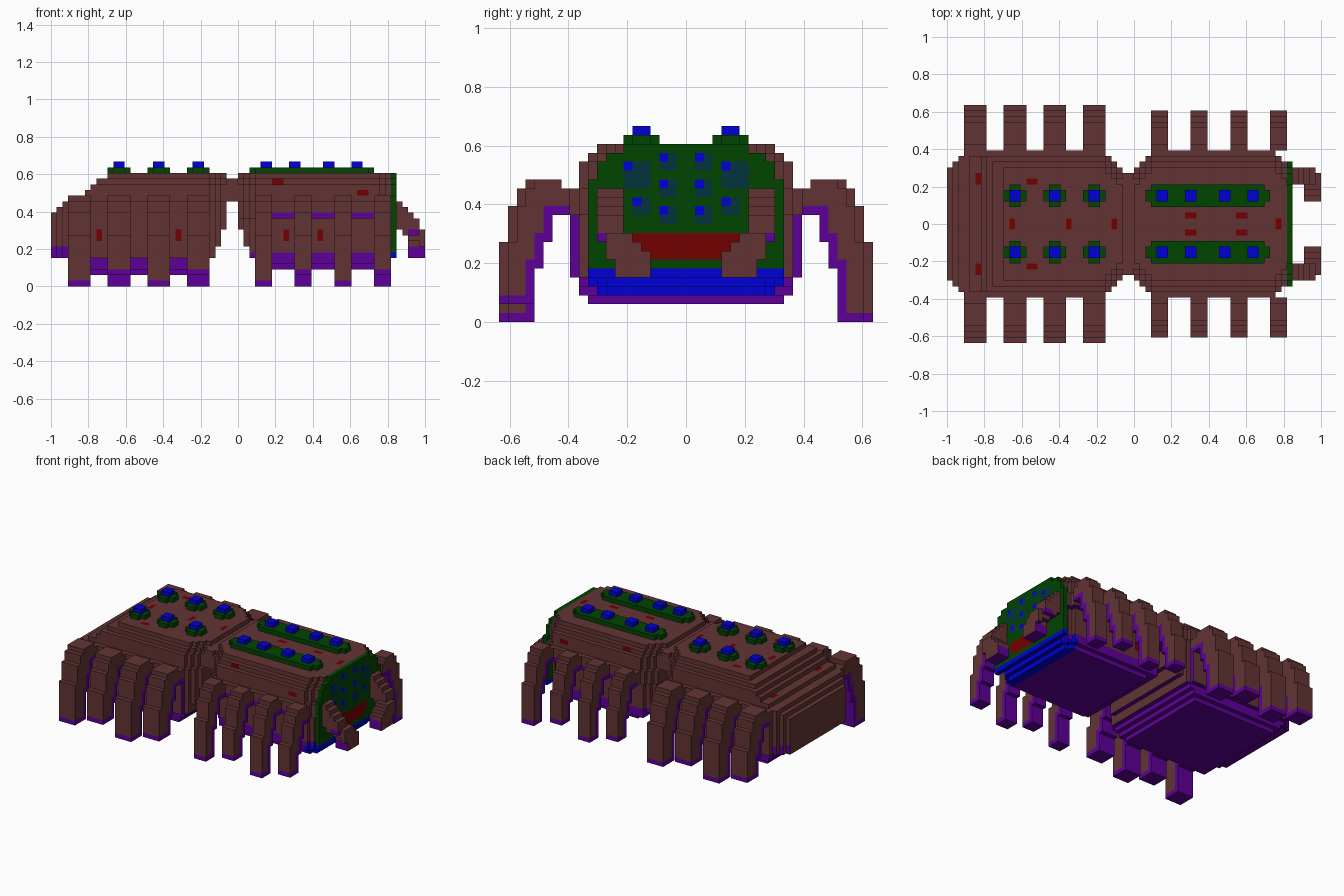
import bpy
import bmesh

cube = bpy.data.objects.get("Cube")
if cube:
    bpy.data.objects.remove(cube)

V = 2 / 66  # size of one block

COLOURS = {
    "brown": (0.123, 0.034, 0.034), "green": (0.0, 0.058, 0.0),
    "blue": (0.0, 0.0, 0.68), "purple": (0.112, 0.0, 0.31),
    "red": (0.17, 0.0, 0.0), "teal": (0.001, 0.034, 0.044),
}
NAMES = list(COLOURS)
MATS = []
for n, c in COLOURS.items():
    m = bpy.data.materials.new(n)
    m.use_nodes = True
    m.diffuse_color = (*c, 1)
    bsdf = next(x for x in m.node_tree.nodes if x.type == 'BSDF_PRINCIPLED')
    bsdf.inputs["Base Color"].default_value = (*c, 1)
    MATS.append(m)


def step(table, v):
    """Value of the last (start, value) pair whose start is not above v."""
    return [b for a, b in table if a <= v][-1]


def box(cells, x0, x1, y0, y1, z0, z1, mat="brown", mirror=True):
    for i in range(x0, x1):
        for j in range(y0, y1):
            for k in range(z0, z1):
                cells[i, j, k] = mat
                if mirror:
                    cells[i, -1 - j, k] = mat


def build(name, cells, paint=None):
    """Skin a set of blocks with its exposed faces; undersides of brown are purple."""
    bm = bmesh.new()
    verts = {}

    def vert(p):
        if p not in verts:
            verts[p] = bm.verts.new([c * V for c in p])
        return verts[p]

    for cell, mat in cells.items():
        for ax in range(3):
            for s in (-1, 1):
                nb = list(cell)
                nb[ax] += s
                if tuple(nb) in cells:
                    continue
                b, c = (ax + 1) % 3, (ax + 2) % 3
                corners = []
                for u, w in ((0, 0), (1, 0), (1, 1), (0, 1))[::s]:
                    p = list(cell)
                    p[ax] += s > 0
                    p[b] += u
                    p[c] += w
                    corners.append(vert(tuple(p)))
                col = (paint and paint(cell, ax, s)) or mat
                if ax == 2 and s < 0 and col == "brown":
                    col = "purple"
                bm.faces.new(corners).material_index = NAMES.index(col)
    me = bpy.data.meshes.new(name)
    bm.to_mesh(me)
    bm.free()
    for m in MATS:
        me.materials.append(m)
    ob = bpy.data.objects.new(name, me)
    bpy.context.collection.objects.link(ob)


def hull(x0, x1, low, high, plan, section):
    """Blocks between the side profiles, with half widths rounded in plan and section."""
    cells = {}
    for i in range(x0, x1):
        for k in range(step(low, i), step(high, i)):
            w = step(plan, i) + step(section, k) - 13
            box(cells, i, i + 1, 0, w, k, k + 1)
    return cells


def spot(spots, a, b):
    return any(x0 <= a < x1 and y0 <= b < y1 for x0, x1, y0, y1 in spots)


# Red spots: top ones as x and y ranges, side ones as x and z ranges
TOP = [(-28, -27, 7, 9), (-28, -27, -9, -7), (-19, -17, 7, 8), (-19, -17, -8, -7),
       (-22, -21, -1, 1), (-12, -11, -1, 1), (-4, -3, -1, 1), (25, 26, -1, 1),
       (9, 11, 1, 2), (9, 11, -2, -1), (18, 20, 1, 2), (18, 20, -2, -1)]
SIDE = [(-25, -24, 8, 10), (-11, -10, 8, 10), (8, 9, 8, 10), (14, 15, 8, 10),
        (6, 8, 18, 19), (21, 23, 16, 17)]


def red_spot(cell, ax, s):
    i, j, k = cell
    return (ax == 2 and s > 0 and spot(TOP, i, j)) or (ax == 1 and spot(SIDE, i, k))


def paint_abdomen(cell, ax, s):
    i, j, k = cell
    if red_spot(cell, ax, s):
        return "red"
    wide = j >= 12 or j < -12
    if k < 5 or (ax == 1 and i < -30 and k < 7) or (ax == 0 and s > 0 and wide and k < 13):
        return "purple"


def paint_head(cell, ax, s):
    i, j, k = cell
    if red_spot(cell, ax, s):
        return "red"
    if i >= 24 and k < 5 or (ax == 0 and s > 0 and k < 6):
        return "blue"
    if k < 6 or (k == 12 and ax == 1 and 3 <= i < 25):
        return "purple"


# Abdomen
build("abdomen", hull(
    -33, -2,
    [(-33, 5), (-30, 4), (-29, 3), (-28, 2), (-7, 3), (-6, 4), (-5, 5), (-4, 7), (-3, 10)],
    [(-33, 13), (-32, 14), (-31, 15), (-29, 16), (-27, 17), (-26, 18), (-25, 19),
     (-23, 20)],
    [(-33, 10), (-32, 11), (-31, 12), (-30, 13), (-5, 12), (-4, 11), (-3, 10)],
    [(2, 11), (3, 12), (5, 13), (15, 12), (18, 11), (19, 10)]), paint_abdomen)

# Head body
build("head", hull(
    0, 27,
    [(0, 10), (1, 7), (2, 5), (3, 4), (5, 3), (26, 4)],
    [(0, 20)],
    [(0, 10), (1, 11), (2, 12), (3, 13), (25, 12), (26, 11)],
    [(3, 10), (4, 11), (12, 13), (15, 12), (18, 11), (19, 10)]), paint_head)

# Waist joining the two halves
waist = {}
box(waist, -2, 0, 0, 9, 15, 19)
build("waist", waist)

# Face plate with blue chin, mouth and eyes
EYES = [(-7, -4, 15, 18), (4, 7, 15, 18), (-6, -4, 12, 14), (4, 6, 12, 14)]
for z in (11, 14, 17):
    EYES += [(-3, -1, z, z + 2), (1, 3, z, z + 2)]
PUPILS = [(y0, y0 + 1, z1 - 1, z1) for y0, y1, z0, z1 in EYES]
MOUTH = [(-6, 6, 8, 10), (-5, 5, 7, 8)]


def paint_face(cell, ax, s):
    if ax == 0 and s > 0:
        for col, zone in (("blue", PUPILS), ("teal", EYES), ("red", MOUTH)):
            if spot(zone, cell[1], cell[2]):
                return col


face = {}
for z in range(5, 20):
    w = step([(5, 11), (16, 10), (18, 9), (19, 7)], z)
    box(face, 27, 28, 0, w, z, z + 1, "blue" if z < 6 else "green")
build("face", face, paint_face)

# Fangs curving forward, down and inward
fangs = {}
for b in [(28, 29, 7, 10, 10, 15), (29, 30, 7, 10, 9, 14), (30, 31, 7, 10, 9, 13),
          (31, 32, 7, 10, 9, 12), (30, 32, 6, 9, 8, 10), (32, 33, 6, 9, 7, 10),
          (30, 33, 5, 8, 5, 9), (30, 33, 4, 5, 5, 8)]:
    box(fangs, *b)
box(fangs, 30, 32, 9, 10, 9, 10, "purple")
build("fangs", fangs,
      lambda c, ax, s: "purple" if ax == 1 and c[2] < 7 and c[0] >= 30 else None)

# Legs: (y, bottom, top of purple lining) for each column
COLUMNS = [(13, 12, 13), (14, 12, 13), (15, 9, 13), (16, 6, 10),
           (17, 0, 7), (18, 0, 1), (19, 0, 1), (20, 0, 1)]


def legs(name, starts, width, tops):
    """Stepped legs on both sides, every other foot lifted two blocks."""
    for n, x in enumerate(starts):
        for side, lifted in (("left", n % 2 == 0), ("right", n % 2 == 1)):
            cells = {}
            for (y, z0, zp), z1 in zip(COLUMNS, tops):
                if lifted and z0 == 0:
                    z0, zp = 2, max(zp, 3)
                j = y if side == "left" else -1 - y
                box(cells, x, x + width, j, j + 1, z0, zp, "purple", False)
                box(cells, x, x + width, j, j + 1, zp, z1, "brown", False)
            build(f"{name}_{side}_{n + 1}", cells)


legs("back_leg", (-30, -23, -16, -9), 4, (15, 16, 16, 16, 16, 15, 13, 9))
legs("front_leg", (3, 10, 17, 24), 3, (15, 16, 16, 16, 15, 13, 9))

# Green mounds with blue studs on top
for name, spans, studs in (
        ("abdomen_studs", [(-23, -19), (-16, -12), (-9, -5)], (-22, -15, -8)),
        ("head_studs", [(2, 24)], (4, 9, 15, 20))):
    cells = {}
    for a, b in spans:
        box(cells, a + 1, b - 1, 3, 7, 20, 21, "green")
        box(cells, a, b, 4, 6, 20, 21, "green")
    for x in studs:
        box(cells, x, x + 2, 4, 6, 21, 22, "blue")
    build(name, cells)
